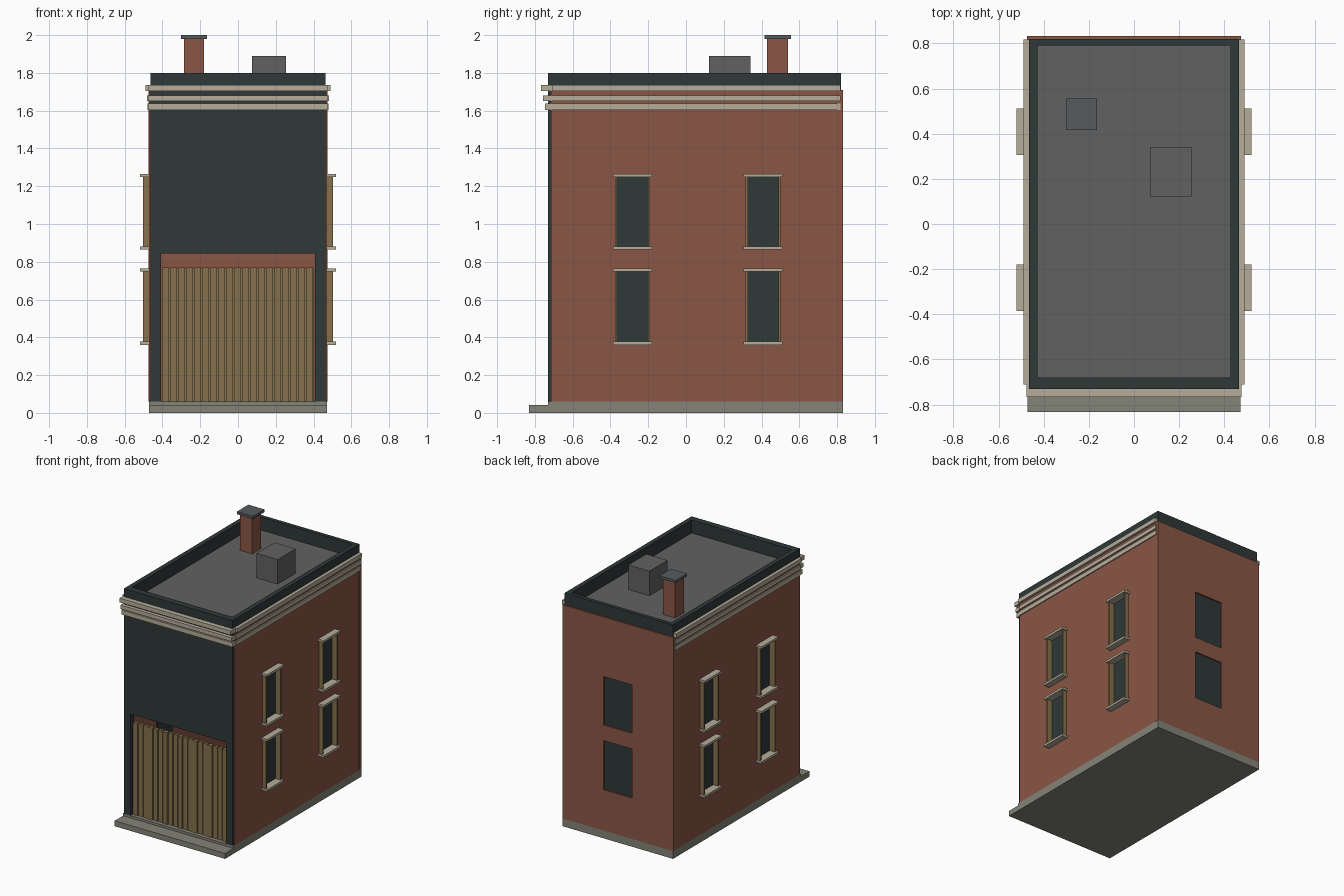
import bpy, bmesh
from mathutils import Vector

cube = bpy.data.objects.get("Cube")
if cube:
    bpy.data.objects.remove(cube, do_unlink=True)


def material(name, srgb):
    col = [(c / 255 / 12.92 if c < 11 else ((c / 255 + 0.055) / 1.055) ** 2.4) for c in srgb] + [1.0]
    m = bpy.data.materials.new(name)
    m.use_nodes = True
    m.diffuse_color = col
    m.node_tree.nodes["Principled BSDF"].inputs["Base Color"].default_value = col
    return m


BRICK = material("brick red", (138, 86, 69))
DARK = material("dark slate", (47, 56, 56))
WOOD = material("brown wood", (134, 113, 77))
CREAM = material("cream stone", (182, 174, 155))
STONE = material("grey stone", (132, 131, 120))
ROOF = material("roof grey", (97, 97, 97))
CAP = material("cap grey", (86, 91, 94))


def finish(bm, name, mat):
    bmesh.ops.recalc_face_normals(bm, faces=bm.faces)
    mesh = bpy.data.meshes.new(name)
    bm.to_mesh(mesh)
    bm.free()
    mesh.materials.append(mat)
    obj = bpy.data.objects.new(name, mesh)
    bpy.context.collection.objects.link(obj)
    return obj


def box(name, x, y, z, mat):
    """Box from (min, max) ranges on each axis."""
    bm = bmesh.new()
    bmesh.ops.create_cube(bm, size=1)
    for v in bm.verts:
        v.co = [(a + b) / 2 + c * (b - a) for c, (a, b) in zip(v.co, (x, y, z))]
    return finish(bm, name, mat)


def panel(name, axis, us, vs, holes, depth, mat):
    """Slab across one axis, cut into grid cells, with some cells left open."""
    def point(u, v):
        p = [u, v]
        p.insert(axis, depth[0])
        return p
    bm = bmesh.new()
    for i, (u0, u1) in enumerate(zip(us, us[1:])):
        for j, (v0, v1) in enumerate(zip(vs, vs[1:])):
            if (i, j) not in holes:
                corners = [(u0, v0), (u1, v0), (u1, v1), (u0, v1)]
                bm.faces.new([bm.verts.new(point(*c)) for c in corners])
    bmesh.ops.remove_doubles(bm, verts=bm.verts, dist=1e-5)
    ext = bmesh.ops.extrude_face_region(bm, geom=bm.faces[:], use_keep_orig=True)
    move = Vector((0, 0, 0))
    move[axis] = depth[1] - depth[0]
    bmesh.ops.translate(bm, vec=move, verts=[g for g in ext["geom"] if isinstance(g, bmesh.types.BMVert)])
    return finish(bm, name, mat)


FLOOR, ROOF_Z, TOP = 0.06, 1.70, 1.80
FRONT, BACK = -0.73, 0.82
STOREYS = {"lower": (0.36, 0.765), "upper": (0.865, 1.265)}
WINDOW_Y = {"front": -0.283, "rear": 0.408}
z_cuts = [FLOOR, *STOREYS["lower"], *STOREYS["upper"], 1.71]

# Base and front step
box("base", (-0.472, 0.472), (FRONT, 0.832), (0, FLOOR), STONE)
box("front_step", (-0.472, 0.472), (-0.832, FRONT), (0, 0.042), STONE)

# Front wall with the large door opening
panel("front_wall", 1, [-0.462, -0.408, 0.408, 0.462], [FLOOR, 0.845, ROOF_Z],
      {(1, 0)}, (FRONT, -0.69), DARK)

# Plank door with staggered boards
N, HALF = 19, 0.403
step = 2 * HALF / N
for i in range(N):
    x = -HALF + i * step
    y = -0.705 + 0.006 * ((i * i) % 3)
    box(f"door_plank_{i + 1}", (x, x + step * 0.86), (y, -0.675), (FLOOR, 0.77), WOOD)
box("door_backing", (-HALF, HALF), (-0.685, -0.67), (FLOOR, 0.765), WOOD)

# Side walls, panes, window frames
y_cuts = [-0.715]
for c in WINDOW_Y.values():
    y_cuts += [c - 0.093, c + 0.093]
y_cuts.append(BACK)
for side, s in (("left", 1), ("right", -1)):
    def span(a, b):
        return tuple(sorted((s * a, s * b)))
    panel(f"{side}_wall", 0, y_cuts, z_cuts, {(1, 1), (1, 3), (3, 1), (3, 3)}, span(0.43, 0.472), BRICK)
    for place, c in WINDOW_Y.items():
        for level, (z0, z1) in STOREYS.items():
            tag = f"{side}_{place}_{level}"
            box(f"{tag}_pane", span(0.425, 0.461), (c - 0.095, c + 0.095), (z0 - 0.005, z1 + 0.005), DARK)
            box(f"{tag}_sill", span(0.45, 0.52), (c - 0.103, c + 0.103), (z0, z0 + 0.017), CREAM)
            box(f"{tag}_lintel", span(0.45, 0.52), (c - 0.103, c + 0.103), (z1 - 0.017, z1), CREAM)
            for edge, e in (("rear", 1), ("front", -1)):
                ys = sorted((c + e * 0.081, c + e * 0.093))
                box(f"{tag}_{edge}_jamb", span(0.45, 0.504), ys, (z0 + 0.017, z1 - 0.017), WOOD)

# Back wall with two plain windows
back_cuts = [FLOOR, 0.375, 0.755, 0.875, 1.25, 1.71]
panel("back_wall", 1, [-0.474, -0.122, 0.122, 0.474], back_cuts, {(1, 1), (1, 3)}, (0.80, 0.832), BRICK)
for level, (z0, z1) in zip(STOREYS, ((0.37, 0.76), (0.87, 1.255))):
    box(f"back_{level}_pane", (-0.125, 0.125), (0.795, 0.822), (z0, z1), DARK)

# Roof deck and parapet
box("roof_deck", (-0.44, 0.44), (-0.70, 0.80), (1.66, ROOF_Z), ROOF)
panel("parapet", 2, [-0.464, -0.428, 0.428, 0.464], [FRONT, -0.68, 0.79, BACK],
      {(1, 1)}, (ROOF_Z - 0.02, TOP), DARK)

# Stepped cornice on the front and both sides
for name, z0, z1, side_x, front_y in (("lower", 1.603, 1.637, 0.480, -0.746),
                                      ("middle", 1.651, 1.680, 0.482, -0.757),
                                      ("upper", 1.704, 1.737, 0.489, -0.767)):
    box(f"{name}_front_cornice", (-0.475, 0.475), (front_y, -0.70), (z0, z1), CREAM)
    for side, s in (("left", 1), ("right", -1)):
        box(f"{name}_{side}_cornice", sorted((s * 0.44, s * side_x)), (-0.71, 0.817), (z0, z1), CREAM)

# Chimney and roof unit
box("chimney", (-0.285, -0.18), (0.43, 0.54), (ROOF_Z, 1.98), BRICK)
box("chimney_cap", (-0.301, -0.163), (0.416, 0.556), (1.98, 2.0), CAP)
box("roof_unit", (0.073, 0.254), (0.122, 0.342), (ROOF_Z, 1.89), ROOF)
